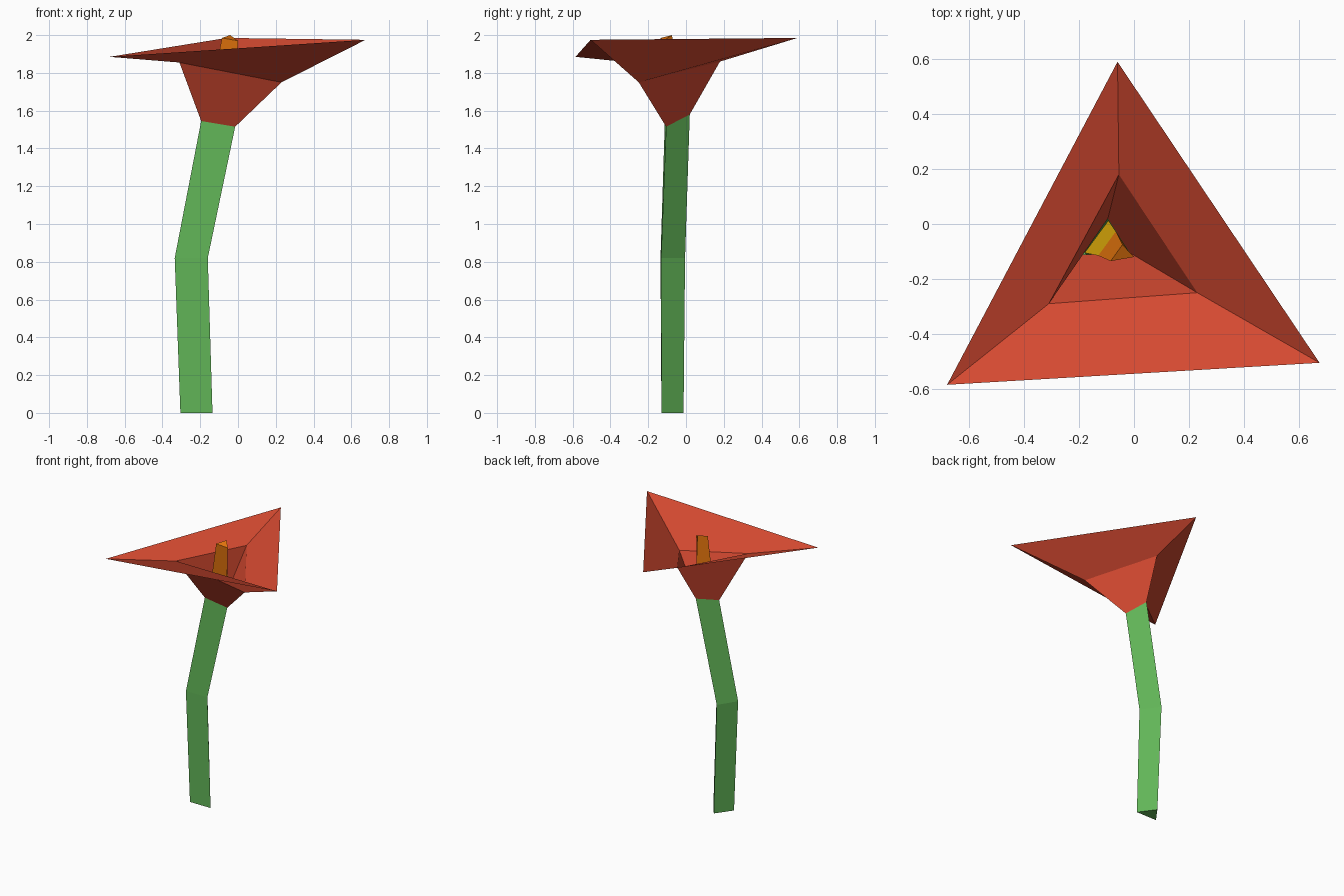
import bpy

if "Cube" in bpy.data.objects:
    bpy.data.objects.remove(bpy.data.objects["Cube"])


def material(name, srgb):
    m = bpy.data.materials.new(name)
    m.diffuse_color = [(c / 255) ** 2.2 for c in srgb] + [1]
    m.use_nodes = True
    m.node_tree.nodes["Principled BSDF"].inputs["Base Color"].default_value = m.diffuse_color
    return m


green = material("leaf green", (98, 180, 88))
red = material("petal red", (212, 75, 52))
yellow = material("pollen yellow", (222, 170, 18))
orange = material("pollen orange", (224, 114, 20))


def loft(name, rings, mats, bottom=False, top=False):
    """Join three-sided rings (front left, front right, back); one material per band."""
    faces, bands = [], []
    for k in range(len(rings) - 1):
        for i in range(3):
            j = (i + 1) % 3
            a, b = 3 * k, 3 * k + 3
            faces.append((a + i, a + j, b + j, b + i))
            bands.append(min(k, len(mats) - 1))
    if bottom:
        faces.append((2, 1, 0))
        bands.append(0)
    if top:
        n = 3 * len(rings)
        faces.append((n - 3, n - 2, n - 1))
        bands.append(len(mats) - 1)
    mesh = bpy.data.meshes.new(name)
    mesh.from_pydata([p for r in rings for p in r], [], faces)
    for m in mats:
        mesh.materials.append(m)
    for poly, band in zip(mesh.polygons, bands):
        poly.material_index = band
    mesh.update()
    obj = bpy.data.objects.new(name, mesh)
    bpy.context.collection.objects.link(obj)
    return obj


neck = [(-0.195, -0.112, 1.545), (-0.015, -0.105, 1.515), (-0.095, 0.02, 1.58)]

# Bent triangular stem
loft("stem", [
    [(-0.305, -0.13, 0), (-0.135, -0.13, 0), (-0.22, -0.013, 0)],
    [(-0.335, -0.135, 0.82), (-0.16, -0.132, 0.82), (-0.25, -0.005, 0.82)],
    neck], [green], bottom=True)

# Thin open petal cup flaring to three points
loft("petals", [
    neck,
    [(-0.31, -0.29, 1.855), (0.23, -0.25, 1.75), (-0.055, 0.18, 1.86)],
    [(-0.68, -0.585, 1.885), (0.675, -0.505, 1.975), (-0.06, 0.59, 1.985)]], [red])

# Tapered stamen, yellow below and orange at the tip
loft("stamen", [
    [(-0.18, -0.105, 1.545), (-0.02, -0.108, 1.52), (-0.093, 0.013, 1.575)],
    [(-0.13, -0.115, 1.76), (-0.01, -0.115, 1.74), (-0.066, -0.027, 1.78)],
    [(-0.085, -0.135, 1.985), (0.0, -0.12, 1.97), (-0.042, -0.075, 2.0)]],
    [yellow, orange], bottom=True, top=True)
